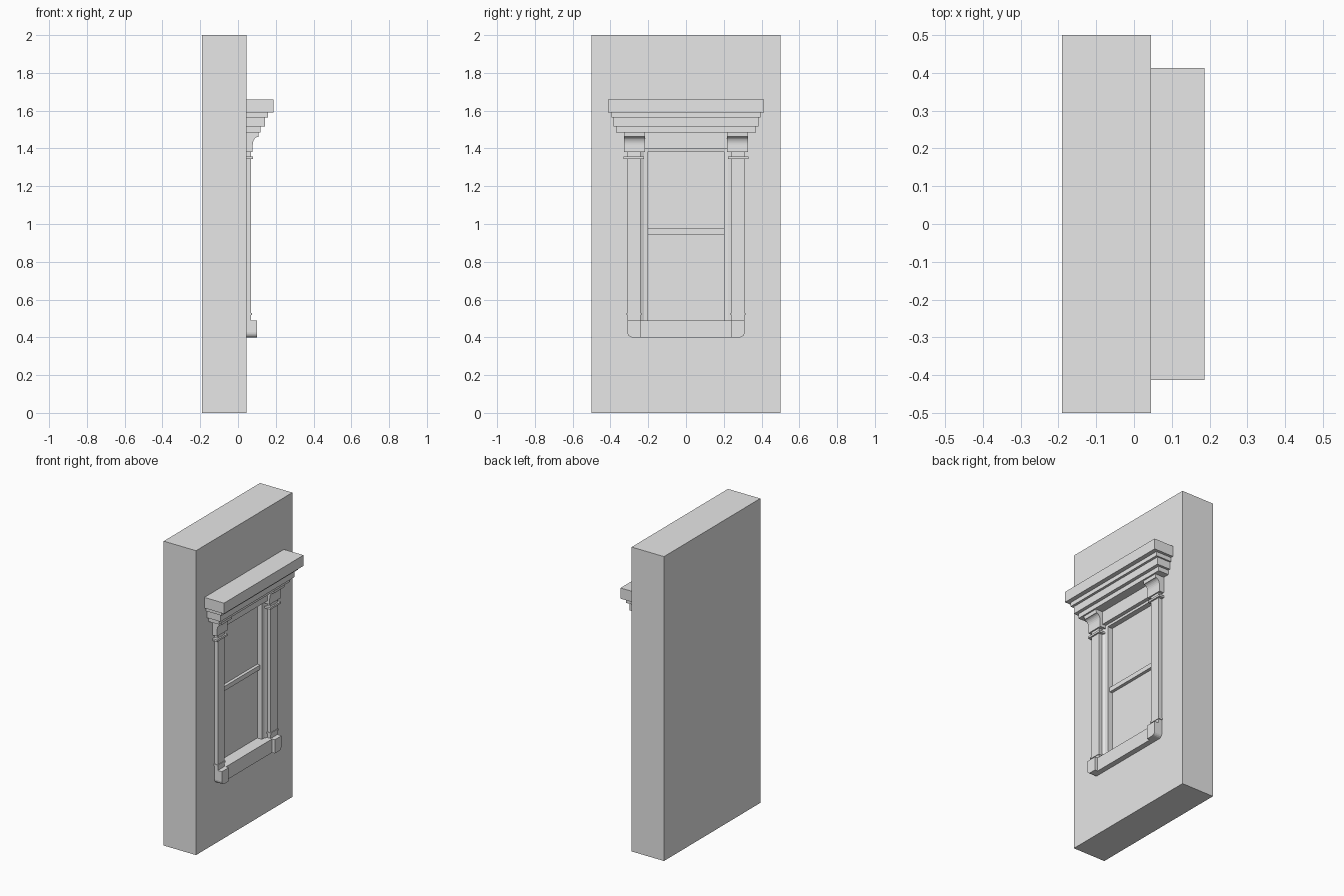
import bpy
import bmesh
import math

if "Cube" in bpy.data.objects:
    bpy.data.objects.remove(bpy.data.objects["Cube"])

stone = bpy.data.materials.new("grey_stone")
stone.use_nodes = True
GREY = (0.8, 0.8, 0.8, 1)
stone.diffuse_color = GREY
stone.node_tree.nodes["Principled BSDF"].inputs["Base Color"].default_value = GREY

WALL = 0.045   # front plane of the wall
BACK = 0.0     # plane of the window pane


def finish(name, bm):
    bmesh.ops.recalc_face_normals(bm, faces=bm.faces)
    mesh = bpy.data.meshes.new(name)
    bm.to_mesh(mesh)
    bm.free()
    mesh.materials.append(stone)
    obj = bpy.data.objects.new(name, mesh)
    bpy.context.collection.objects.link(obj)
    return obj


def prism(name, points, offset):
    """Closed outline swept along an offset vector."""
    bm = bmesh.new()
    face = bm.faces.new([bm.verts.new(p) for p in points])
    swept = bmesh.ops.extrude_face_region(bm, geom=[face], use_keep_orig=True)
    verts = [g for g in swept["geom"] if isinstance(g, bmesh.types.BMVert)]
    bmesh.ops.translate(bm, verts=verts, vec=offset)
    return finish(name, bm)


def box(name, x0, x1, y0, y1, z0, z1):
    outline = [(x0, y0, z0), (x0, y1, z0), (x0, y1, z1), (x0, y0, z1)]
    return prism(name, outline, (x1 - x0, 0, 0))


# Wall with a splayed window recess stepped into its front face
bm = bmesh.new()
bmesh.ops.create_cube(bm, size=1)
for v in bm.verts:
    v.co = (WALL if v.co.x > 0 else -0.19, v.co.y, (v.co.z + 0.5) * 2)
pane = max(bm.faces, key=lambda f: f.calc_center_median().x)
rings = [
    (WALL, 0.24, 0.46, 1.42),
    (0.036, 0.222, 0.475, 1.405),
    (0.034, 0.2, 0.488, 1.385),
    (BACK, 0.2, 0.488, 1.385),
]
for x, half, low, high in rings:
    bmesh.ops.inset_individual(bm, faces=[pane], thickness=0.01)
    middle = pane.calc_center_median().z
    for v in pane.verts:
        v.co = (x, math.copysign(half, v.co.y), high if v.co.z > middle else low)
finish("wall", bm)

# Sash rail and sill
box("sash_rail", BACK - 0.01, 0.02, -0.2, 0.2, 0.945, 0.975)
box("sill", BACK - 0.01, 0.08, -0.24, 0.24, 0.4, 0.49)

# Frieze and stepped cornice
box("frieze", 0.02, 0.06, -0.24, 0.24, 1.4, 1.485)
steps = [(0.12, 0.37, 1.485, 1.515), (0.142, 0.385, 1.515, 1.563),
         (0.158, 0.395, 1.563, 1.59), (0.187, 0.413, 1.59, 1.66)]
for i, (depth, half, low, high) in enumerate(steps):
    box(f"cornice_step_{i + 1}", WALL - 0.01, depth, -half, half, low, high)

# Bracket outline: plain foot, hollow curve, square lip
curve = [(0.108 - 0.03 * math.cos(a), 1.42 + 0.042 * math.sin(a))
         for a in (math.pi / 2 * i / 6 for i in range(7))]
bracket = [(0.035, 1.38), (0.078, 1.38)] + curve + [(0.11, 1.485), (0.035, 1.485)]

# Pilasters with their brackets, collars and foot blocks
for side, s in (("left", 1), ("right", -1)):
    def part(name, depth, inner, outer, low, high):
        y0, y1 = sorted((s * inner, s * outer))
        box(f"{side}_{name}", 0.03, depth, y0, y1, low, high)

    part("pilaster", 0.07, 0.24, 0.31, 0.48, 1.39)
    part("upper_collar", 0.08, 0.222, 0.33, 1.345, 1.358)
    part("lower_collar", 0.074, 0.236, 0.315, 0.517, 0.528)
    prism(f"{side}_bracket", [(x, s * 0.218, z) for x, z in bracket],
          (0, s * 0.11, 0))

    # Foot block with a rounded outer bottom corner
    arc = [(0.285 + 0.025 * math.sin(a), 0.425 - 0.025 * math.cos(a))
           for a in (math.pi / 2 * i / 4 for i in range(5))]
    foot = [(0.24, 0.4)] + arc + [(0.31, 0.49), (0.24, 0.49)]
    prism(f"{side}_foot_block", [(0.03, s * y, z) for y, z in foot],
          (0.07, 0, 0))
